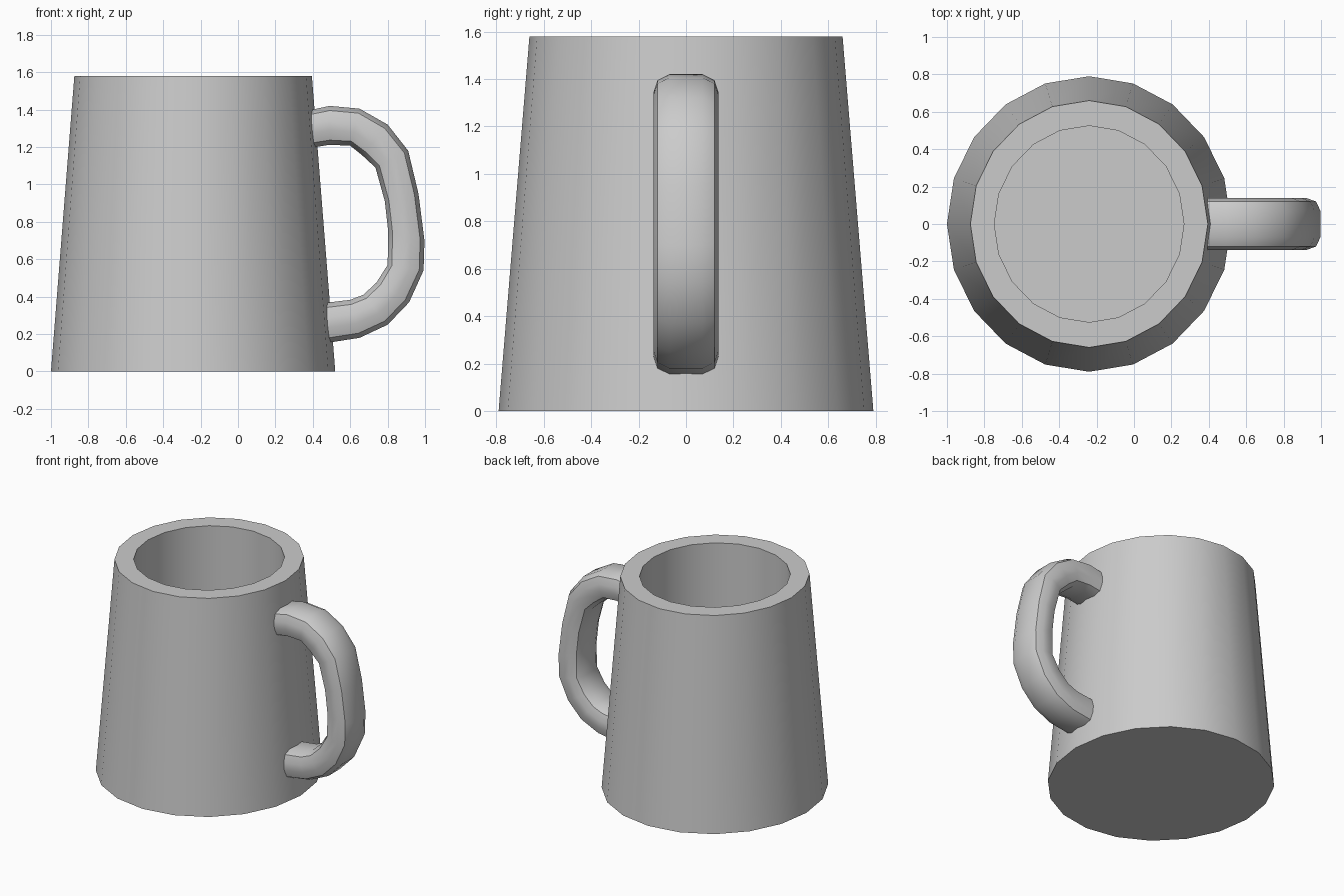
import bpy, bmesh, math
from mathutils import Vector

if "Cube" in bpy.data.objects:
    bpy.data.objects.remove(bpy.data.objects["Cube"])


def make_object(name, rings):
    """Skin a list of closed rings and cap both ends."""
    bm = bmesh.new()
    loops = [[bm.verts.new(p) for p in ring] for ring in rings]
    for a, b in zip(loops, loops[1:]):
        n = len(a)
        for i in range(n):
            j = (i + 1) % n
            bm.faces.new((a[i], a[j], b[j], b[i]))
    bm.faces.new(loops[0])
    bm.faces.new(loops[-1])
    bmesh.ops.recalc_face_normals(bm, faces=bm.faces)
    mesh = bpy.data.meshes.new(name)
    bm.to_mesh(mesh)
    bm.free()
    ob = bpy.data.objects.new(name, mesh)
    bpy.context.collection.objects.link(ob)
    bpy.ops.object.select_all(action='DESELECT')
    ob.select_set(True)
    bpy.context.view_layer.objects.active = ob
    bpy.ops.object.shade_smooth_by_angle(angle=math.radians(35))
    return ob


def ellipse(rx, ry, z, cx=-0.24, sides=20):
    angles = [2 * math.pi * i / sides for i in range(sides)]
    return [(cx + rx * math.cos(a), ry * math.sin(a), z) for a in angles]


# Tapered, hollow cup: outside base, outside rim, inside rim, inside floor
make_object("cup_body", [
    ellipse(0.76, 0.79, 0.0),
    ellipse(0.635, 0.66, 1.58),
    ellipse(0.507, 0.525, 1.58),
    ellipse(0.507, 0.525, 0.14),
])

# Handle: outer and inner edge (x, z) of each cross-section along the loop
stations = [
    ((0.35, 1.39), (0.35, 1.19)),
    ((0.49, 1.42), (0.49, 1.212)),
    ((0.65, 1.405), (0.60, 1.207)),
    ((0.80, 1.32), (0.665, 1.155)),
    ((0.91, 1.18), (0.735, 1.09)),
    ((0.965, 0.95), (0.785, 0.91)),
    ((0.997, 0.70), (0.803, 0.75)),
    ((0.992, 0.54), (0.80, 0.57)),
    ((0.915, 0.37), (0.74, 0.475)),
    ((0.80, 0.25), (0.67, 0.41)),
    ((0.65, 0.18), (0.60, 0.383)),
    ((0.49, 0.155), (0.475, 0.368)),
    ((0.43, 0.15), (0.43, 0.36)),
]
# Rounded section: half-width in y, fraction of the half-thickness
quarter = [(0.138, 0.25), (0.12, 0.76), (0.07, 1.0)]
half = quarter + [(-y, t) for y, t in reversed(quarter)]
section = half + [(-y, -t) for y, t in half]

rings = []
for outer, inner in stations:
    o, i = Vector((outer[0], 0, outer[1])), Vector((inner[0], 0, inner[1]))
    mid, out = (o + i) / 2, (o - i) / 2
    rings.append([mid + out * t + Vector((0, y, 0)) for y, t in section])
handle = make_object("handle", rings)
bpy.ops.object.shade_smooth_by_angle(angle=math.radians(50))
